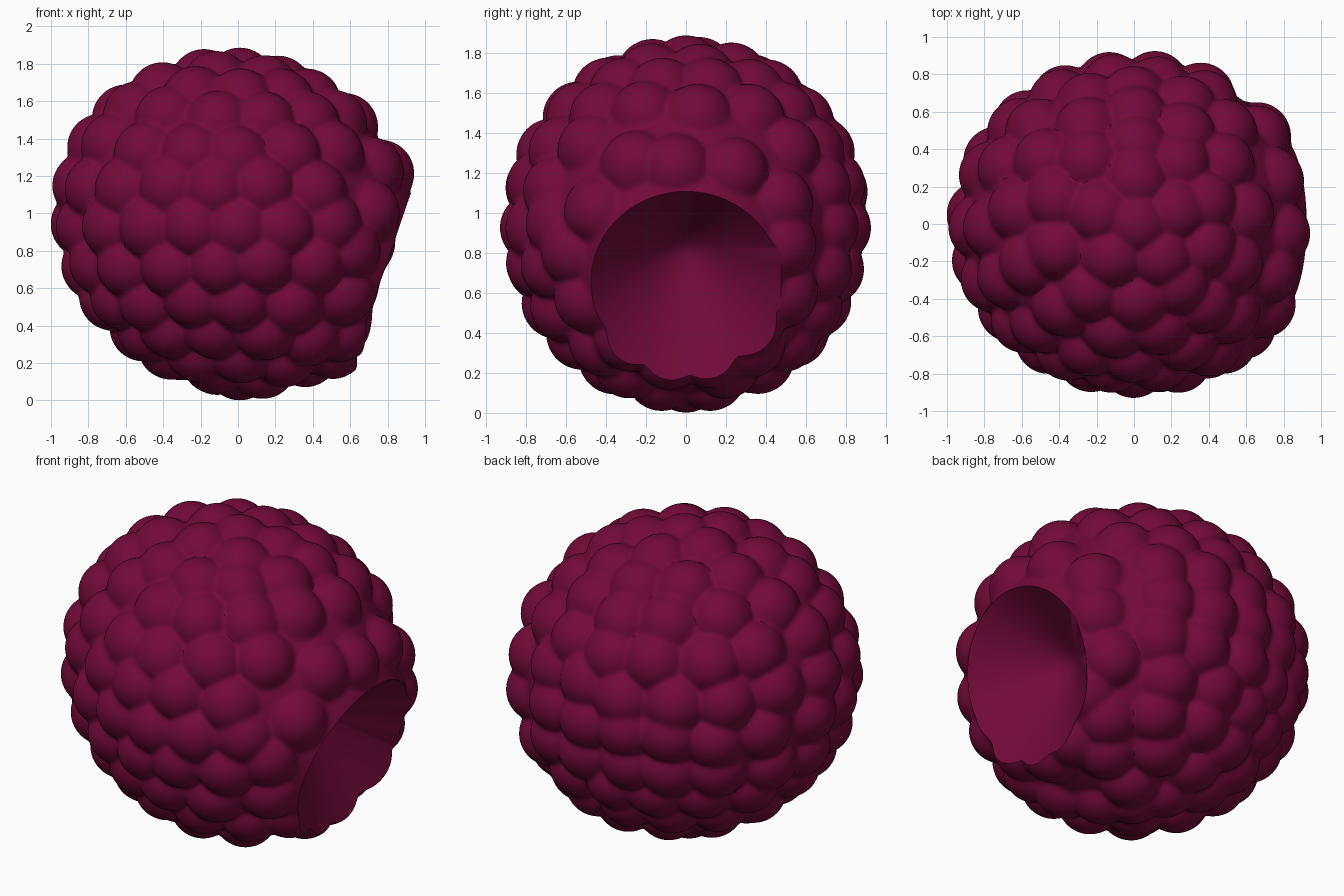
import bpy, bmesh, math, random
from mathutils import Vector, Matrix
from mathutils.kdtree import KDTree

if "Cube" in bpy.data.objects:
    bpy.data.objects.remove(bpy.data.objects["Cube"])

random.seed(4)
CENTRE = Vector((0.01, 0, 0.943))
SEMI = Vector((0.93, 0.93, 1.03))          # last value runs along the hollow axis
BUMP = 0.18
AXIS = Vector((0.92, 0, -0.38)).normalized()
RIM = Vector((0.8, 0, 0.68))               # middle of the hollow's mouth
FRAME = AXIS.to_track_quat('Z', 'Y').to_matrix()
TO_LOCAL = FRAME.transposed()

berry_red = bpy.data.materials.new("berry red")
berry_red.diffuse_color = (0.168, 0.003, 0.039, 1)
berry_red.use_nodes = True
berry_red.node_tree.nodes["Principled BSDF"].inputs["Base Color"].default_value = berry_red.diffuse_color


def ellipsoid(d, inset):
    """Radius of the tilted body along d, shrunk by inset."""
    q = TO_LOCAL @ d
    return 1 / math.sqrt(sum((q[k] / (SEMI[k] - inset)) ** 2 for k in range(3)))


# drupelets bordering the hollow, as (y, z) seen from the right
centres = []
for y, z in [(-.52, 1.02), (-.3, 1.29), (-.06, 1.27), (.28, 1.25), (.55, 1.07), (.57, .82),
             (.58, .53), (.38, .36), (.14, .17), (-.1, .16), (-.34, .27), (-.58, .5), (-.66, .78)]:
    x = 0.8
    for _ in range(30):                    # slide along x onto the body
        p = Vector((x, y, z - CENTRE.z))
        x += ellipsoid(p.normalized(), 0.01) - p.length
    d = p.normalized()
    centres.append(d * ellipsoid(d, BUMP))
rim_bumps = list(centres)


# the rest: staggered rings just under the skin, none over the hollow
def add_bump(d):
    c = d * ellipsoid(d, BUMP)
    skin = c + d * BUMP
    off_axis = (skin - AXIS * skin.dot(AXIS)).length
    if skin.dot(AXIS) > 0 and off_axis < 0.55:
        return
    if all((c - r).length > 0.17 for r in rim_bumps):
        centres.append(c)


for row, lat in enumerate(range(-75, 76, 15)):
    a = math.radians(lat - 1.2)
    n = max(4, round(2 * math.pi * 0.80 * math.cos(a) / 0.27))
    for i in range(n):
        t = -math.pi / 2 + 2 * math.pi * (i + 0.5 * ((row + 1) % 2)) / n
        t += random.uniform(-0.03, 0.03)
        b = a + random.uniform(-0.025, 0.025)
        add_bump(Vector((math.cos(b) * math.cos(t), math.cos(b) * math.sin(t), math.sin(b))))
for s in (-1, 1):
    add_bump(Vector((0, 0, s)))
tree = KDTree(len(centres))
for i, c in enumerate(centres):
    tree.insert(c, i)
tree.balance()


def skin_radius(d):
    """Distance along d to the softly blended drupelets."""
    core = ellipsoid(d, 0.09)
    # slight lip around the hollow
    near = math.degrees(math.acos(max(-1, min(1, d.dot(AXIS)))))
    core += 0.03 * max(0, min(1, (38 - near) / 8))
    hits = [core]
    for c, _, _ in tree.find_n(d * core, 6):
        p = c.dot(d)
        q = BUMP ** 2 - (c.length_squared - p * p)
        if q > 0:
            hits.append(p + math.sqrt(q))
    top = max(hits)
    return top + math.log(sum(math.exp((h - top) * 100) for h in hits)) / 100


# drupelet body
bm = bmesh.new()
bmesh.ops.create_icosphere(bm, subdivisions=7, radius=1)
for v in bm.verts:
    d = v.co.normalized()
    v.co = CENTRE + d * skin_radius(d)
mesh = bpy.data.meshes.new("berry")
bm.to_mesh(mesh)
bm.free()
berry = bpy.data.objects.new("berry", mesh)
bpy.context.collection.objects.link(berry)
mesh.materials.append(berry_red)

# stem hollow cutter: revolved shallow cone, tilted downward
profile = [(0.02, -0.36), (0.08, -0.335), (0.16, -0.28), (0.5, 0.0), (0.75, 0.2)]
bm = bmesh.new()
N = 64
rings = [[bm.verts.new((r * math.cos(2 * math.pi * i / N), r * math.sin(2 * math.pi * i / N), h))
          for i in range(N)] for r, h in profile]
for lo, hi in zip(rings, rings[1:]):
    for i in range(N):
        j = (i + 1) % N
        bm.faces.new((lo[i], lo[j], hi[j], hi[i]))
bm.faces.new(rings[0][::-1])
bm.faces.new(rings[-1])
bm.transform(Matrix.Translation(RIM) @ FRAME.to_4x4())
cm = bpy.data.meshes.new("hollow_cutter")
bm.to_mesh(cm)
bm.free()
cm.materials.append(berry_red)
cutter = bpy.data.objects.new("hollow_cutter", cm)
bpy.context.collection.objects.link(cutter)
cutter.hide_render = True

mod = berry.modifiers.new("hollow", 'BOOLEAN')
mod.operation = 'DIFFERENCE'
mod.object = cutter
mod.solver = 'EXACT'
bpy.context.view_layer.objects.active = berry
berry.select_set(True)
bpy.ops.object.modifier_apply(modifier="hollow")
bpy.data.objects.remove(cutter)
bpy.ops.object.shade_smooth_by_angle(angle=math.radians(50))
